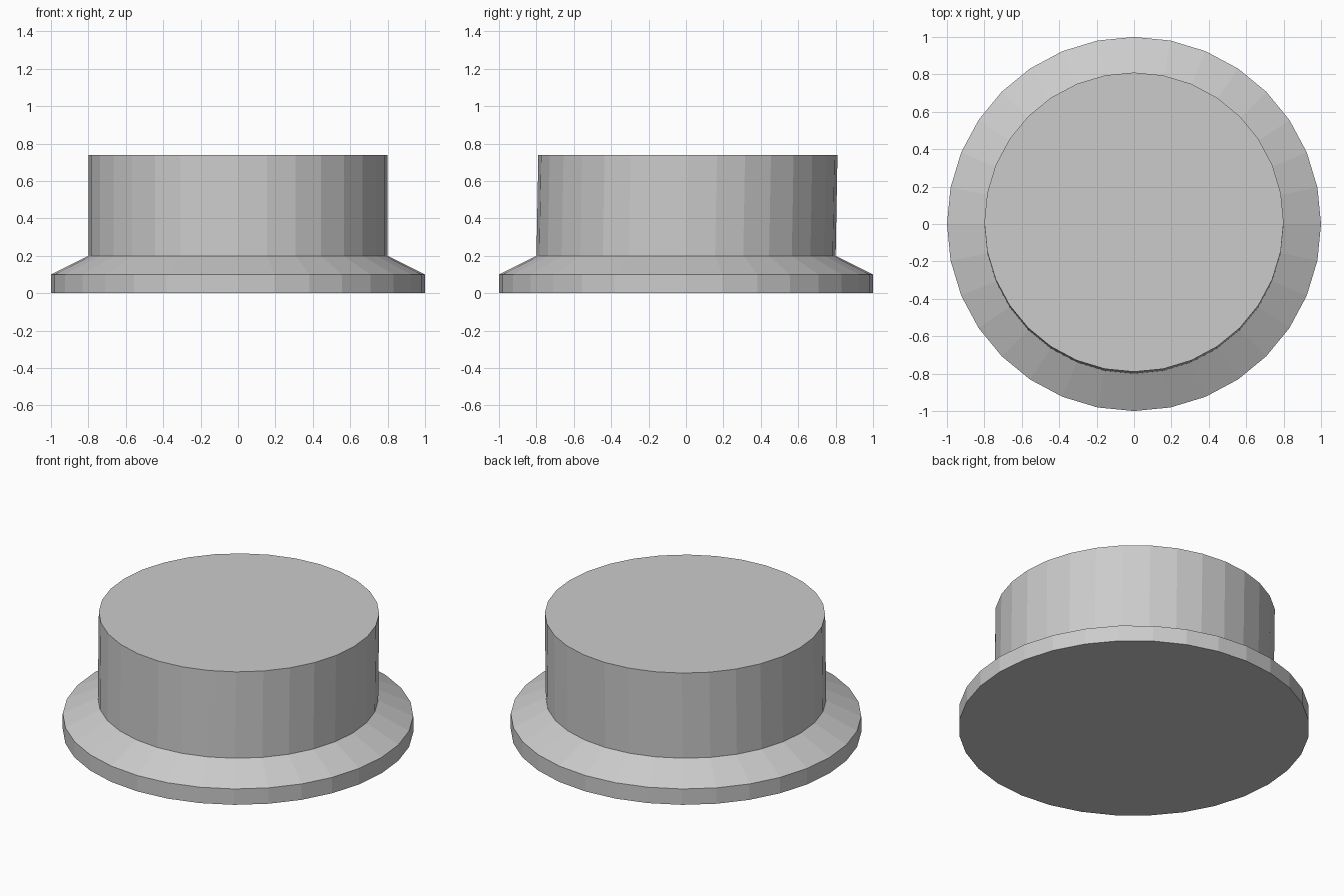
import bpy, bmesh
from math import cos, sin, tau

if "Cube" in bpy.data.objects:
    bpy.data.objects.remove(bpy.data.objects["Cube"])

SIDES = 32
# Ring profile: radius, height, y shift (the drum leans very slightly back)
PROFILE = [(1.0, 0.0, 0.0), (1.0, 0.1, 0.0), (0.8, 0.2, 0.0), (0.8, 0.74, 0.01)]

# Flanged cap: flat rim, sloped collar and upright drum in one closed shell
bm = bmesh.new()
rings = [[bm.verts.new((r * cos(tau * i / SIDES), r * sin(tau * i / SIDES) + dy, z))
          for i in range(SIDES)] for r, z, dy in PROFILE]
for low, high in zip(rings, rings[1:]):
    for i in range(SIDES):
        j = (i + 1) % SIDES
        bm.faces.new((low[i], low[j], high[j], high[i]))

# Flat underside and top
bm.faces.new(rings[0][::-1])
bm.faces.new(rings[-1])

mesh = bpy.data.meshes.new("flanged_cap")
bm.to_mesh(mesh)
bm.free()
bpy.context.collection.objects.link(bpy.data.objects.new("flanged_cap", mesh))
